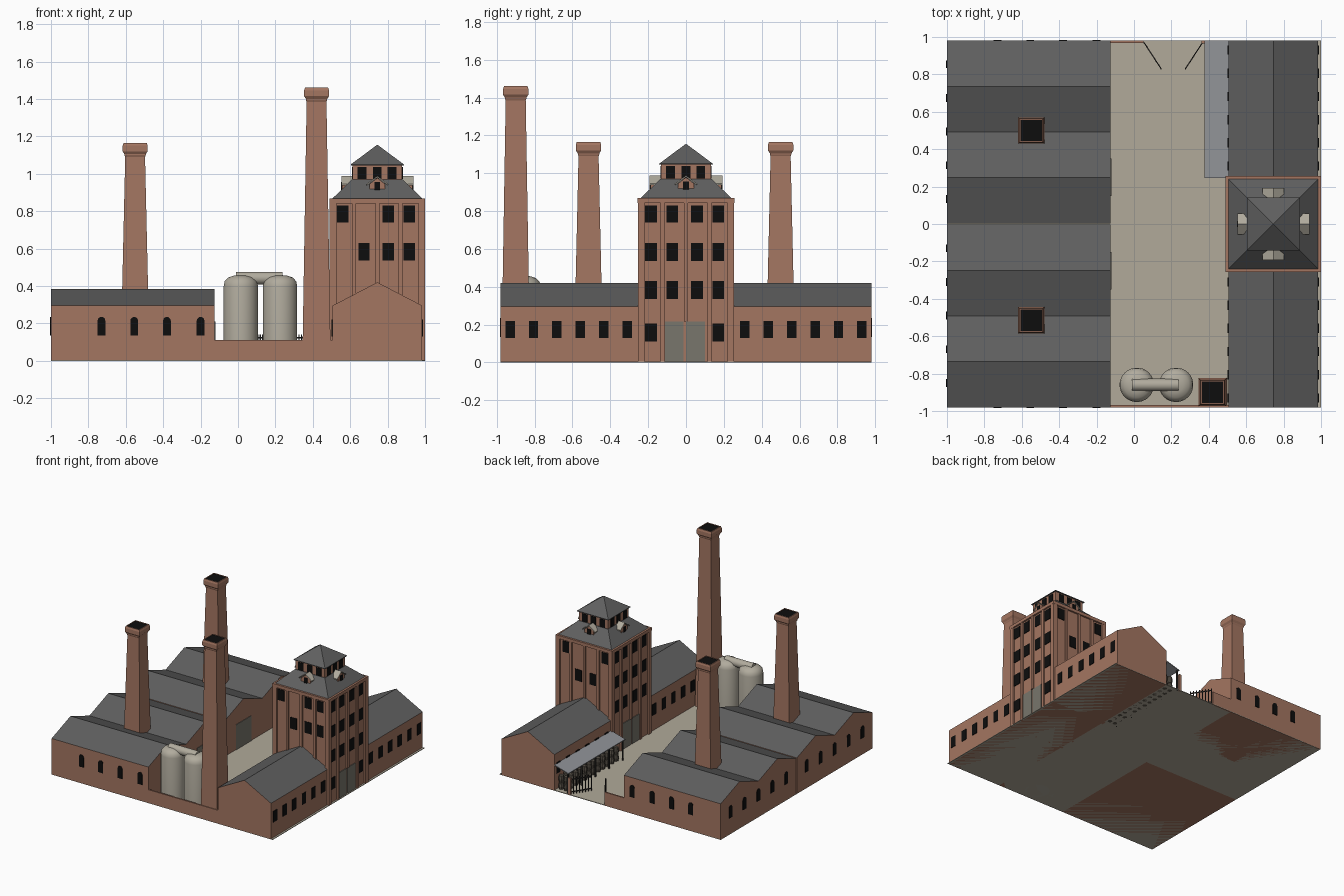
import bpy, bmesh, math
from mathutils import Vector

if "Cube" in bpy.data.objects:
    bpy.data.objects.remove(bpy.data.objects["Cube"])


def mat(name, r, g, b):
    m = bpy.data.materials.new(name)
    m.diffuse_color = (r, g, b, 1)
    m.use_nodes = True
    m.node_tree.nodes["Principled BSDF"].inputs["Base Color"].default_value = m.diffuse_color
    return m


BRICK = mat("brick", .37, .18, .12)
SLATE = mat("slate", .115, .115, .115)
GROUND = mat("yard_paving", .44, .40, .32)
BLACK = mat("window_black", .004, .004, .004)
STEEL = mat("tank_metal", .44, .41, .34)
DOOR = mat("door_grey", .19, .18, .15)
CANOPY = mat("canopy_sheet", .28, .29, .31)
IRON = mat("dark_iron", .03, .028, .025)
WOOD = mat("barrel_wood", .10, .085, .065)


def finish(bm, name, *mats, rule=None, smooth=False):
    bmesh.ops.recalc_face_normals(bm, faces=bm.faces)
    bm.normal_update()
    if rule:
        for f in bm.faces:
            f.material_index = rule(f)
    me = bpy.data.meshes.new(name)
    bm.to_mesh(me)
    bm.free()
    ob = bpy.data.objects.new(name, me)
    bpy.context.collection.objects.link(ob)
    for m in mats:
        me.materials.append(m)
    if smooth:
        bpy.ops.object.select_all(action='DESELECT')
        ob.select_set(True)
        bpy.context.view_layer.objects.active = ob
        bpy.ops.object.shade_smooth_by_angle(angle=math.radians(40))
    return ob


def prism(bm, pts, axis, a, b):
    """Extrude a (u, z) profile along x or y from a to b."""
    def at(u, z, t):
        return bm.verts.new((t, u, z) if axis == 'x' else (u, t, z))
    lo = [at(u, z, a) for u, z in pts]
    hi = [at(u, z, b) for u, z in pts]
    bm.faces.new(lo)
    bm.faces.new(hi)
    for i in range(len(pts)):
        j = (i + 1) % len(pts)
        bm.faces.new((lo[i], lo[j], hi[j], hi[i]))


def box(bm, x0, x1, y0, y1, z0, z1):
    prism(bm, [(x0, z0), (x1, z0), (x1, z1), (x0, z1)], 'y', y0, y1)


def loft(bm, cx, cy, rings, n=4):
    """Stack of (half width, z) rings; square when n is 4. The top face gets index 1."""
    k = 1 / math.cos(math.pi / 4) if n == 4 else 1
    loops = [[bm.verts.new((cx + r * k * math.cos(math.tau * (i + .5) / n),
                            cy + r * k * math.sin(math.tau * (i + .5) / n), z))
              for i in range(n)] for r, z in rings]
    bm.faces.new(loops[0])
    for p, q in zip(loops, loops[1:]):
        for i in range(n):
            j = (i + 1) % n
            bm.faces.new((p[i], p[j], q[j], q[i]))
    bm.faces.new(loops[-1]).material_index = 1


def plate(bm, axis, at, u, w, z0, z1, arch=False):
    """Thin opening on a wall whose plane is at `at` along `axis`."""
    h = w / 2
    pts = [(u - h, z0), (u + h, z0)]
    if arch:
        pts += [(u + h * math.cos(t * math.pi / 6), z1 - h + h * math.sin(t * math.pi / 6)) for t in range(7)]
    else:
        pts += [(u + h, z1), (u - h, z1)]
    prism(bm, pts, axis, at - .004, at + .004)


slate_rule = lambda f: 1 if f.normal.z > .3 else 0

# Yard ground
bm = bmesh.new()
box(bm, -1, 1, -.98, .98, 0, .005)
finish(bm, "yard_ground", GROUND)

# Left halls: two buildings, each with two gables
windows, doors = bmesh.new(), bmesh.new()
for name, y in (("front_hall", -.98), ("back_hall", .004)):
    bm = bmesh.new()
    ys = [y + .244 * i for i in range(5)]
    pts = [(ys[0], 0), (ys[4], 0)] + [(ys[i], .385 if i % 2 else .295) for i in range(4, -1, -1)]
    prism(bm, pts, 'x', -1, -.125)
    finish(bm, name, BRICK, SLATE, rule=slate_rule)
    for i in range(5):
        plate(windows, 'x', -1, y + .13 + .18 * i, .042, .135, .235, True)
for x in (-.73, -.555, -.38, -.2):
    for y in (-.98, .98):
        plate(windows, 'y', y, x, .042, .135, .235, True)
for y in (-.25, .25):
    plate(doors, 'x', -.125, y, .2, .005, .21)

# Right hall with a single ridge
bm = bmesh.new()
prism(bm, [(.505, 0), (.985, 0), (.985, .295), (.745, .42), (.505, .295)], 'y', -.98, .98)
finish(bm, "right_hall", BRICK, SLATE, rule=slate_rule)
for i in range(6):
    for s in (-1, 1):
        for x in (.505, .985):
            plate(windows, 'x', x, s * (.31 + .124 * i), .05, .13, .22)

# Tower with pilasters and parapet
TX = .745
bm = bmesh.new()
box(bm, TX - .242, TX + .242, -.242, .242, 0, .85)
for s in (-1, 1):
    for o in (-.124, 0, .124):
        z0 = .215 if o == 0 else 0
        box(bm, TX + s * .246 - .008, TX + s * .246 + .008, o - .011, o + .011, z0, .85)
        box(bm, TX + o - .011, TX + o + .011, s * .246 - .008, s * .246 + .008, 0, .85)
    for t in (-1, 1):
        loft(bm, TX + s * .237, t * .237, [(.018, 0), (.018, .85)])
loft(bm, TX, 0, [(.256, .842), (.256, .868)])
finish(bm, "tower", BRICK)

cols = (-.185, -.072, .058, .17)
rows = ((.74, .83), (.537, .63), (.335, .43), (.11, .205))
for r, (z0, z1) in enumerate(rows):
    for c, o in enumerate(cols):
        if r < 3 or c in (0, 3):
            plate(windows, 'x', TX + .242, o, .062, z0, z1)
            if r < 3:
                plate(windows, 'x', TX - .242, -o, .062, z0, z1)
for c, r in ((0, 0), (2, 0), (3, 0), (1, 1), (2, 1), (3, 1)):
    plate(windows, 'y', -.242, TX + cols[c], .06, *rows[r])
for c, r in ((0, 0), (3, 0), (1, 1), (2, 1)):
    plate(windows, 'y', .242, TX + cols[c], .06, *rows[r])
for s in (-1, 1):
    for o in (-.062, .05):
        plate(doors, 'x', TX + s * .243, o, .1, .005, .215)

# Tower roof, lantern and lantern roof
bm = bmesh.new()
loft(bm, TX, 0, [(.24, .868), (.135, .97)])
finish(bm, "tower_lower_roof", SLATE)
bm = bmesh.new()
loft(bm, TX, 0, [(.132, .93), (.132, 1.05)])
finish(bm, "lantern", BRICK)
bm = bmesh.new()
loft(bm, TX, 0, [(.142, 1.045), (.142, 1.05), (.001, 1.155)])
finish(bm, "lantern_roof", SLATE)
for s in (-1, 1):
    for o in (-.082, 0, .078):
        plate(windows, 'y', s * .132, TX + o, .047, .972, 1.037)
        plate(windows, 'x', TX + s * .132, o, .047, .972, 1.037)

# Dormers on the four roof slopes
bm, roofs = bmesh.new(), bmesh.new()
for s in (-1, 1):
    for axis, c, u in (('x', TX, 0), ('y', 0, TX)):
        prism(bm, [(u - .042, .9), (u + .042, .9), (u + .042, .945), (u, .978), (u - .042, .945)],
              axis, c + s * .12, c + s * .188)
        prism(roofs, [(u - .057, .938), (u, .98), (u + .057, .938), (u + .057, .946), (u, .988), (u - .057, .946)],
              axis, c + s * .13, c + s * .192)
        plate(windows, axis, c + s * .189, u, .03, .9, .955)
finish(bm, "dormers", BRICK)
finish(roofs, "dormer_roofs", STEEL)

finish(windows, "windows", BLACK)
finish(doors, "doors", DOOR)

# Chimneys with flared caps and black flues
for name, x, y, base, top in (("front_left_chimney", -.55, -.515, .078, 1.165),
                              ("back_left_chimney", -.55, .5, .078, 1.165),
                              ("tall_chimney", .42, -.9, .076, 1.46)):
    bm = bmesh.new()
    loft(bm, x, y, [(base, 0), (.053, top - .075), (.057, top - .065), (.057, top - .06), (.067, top - .045),
                    (.067, top - .015), (.062, top), (.057, top), (.057, top - .004)])
    finish(bm, name, BRICK, BLACK)

# Storage tanks and their connecting pipe
for i, x in enumerate((.015, .225)):
    bm = bmesh.new()
    loft(bm, x, -.86, [(.092, 0), (.092, .40), (.087, .425), (.068, .445), (.04, .455), (.012, .458)], 28)
    finish(bm, f"tank_{i + 1}", STEEL, smooth=True)
bm = bmesh.new()
ring = [(-.86 + .033 * math.cos(math.tau * i / 16), .442 + .033 * math.sin(math.tau * i / 16)) for i in range(16)]
prism(bm, ring, 'x', -.012, .238)
finish(bm, "tank_pipe", STEEL, smooth=True)

# Yard walls
bm = bmesh.new()
box(bm, -.125, .505, -.98, -.968, 0, .11)
box(bm, -.125, .05, .968, .98, 0, .11)
box(bm, .36, .38, .965, .98, 0, .14)
finish(bm, "yard_walls", BRICK)

# Open barred gate leaves, swung inwards
bm = bmesh.new()
for hx, s in ((.365, -1), (.055, 1)):
    a, b = Vector((hx, .968, 0)), Vector((hx + s * .09, .83, 0))
    for i in range(8):
        p = a.lerp(b, i / 7)
        loft(bm, p.x, p.y, [(.003, .005), (.003, .14)])
    side = (b - a).normalized().cross(Vector((0, 0, 1))) * .003
    for z in (.02, .12):
        q = [bm.verts.new(p + side * k + Vector((0, 0, h))) for h in (z, z + .008)
             for p, k in ((a, 1), (b, 1), (b, -1), (a, -1))]
        bm.faces.new(q[:4])
        bm.faces.new(q[4:])
        for i in range(4):
            j = (i + 1) % 4
            bm.faces.new((q[i], q[j], q[j + 4], q[i + 4]))
finish(bm, "gates", IRON)

# Loading canopy, posts and barrels
bm = bmesh.new()
prism(bm, [(.378, .168), (.506, .205), (.506, .212), (.378, .175)], 'y', .245, .98)
finish(bm, "canopy", CANOPY)
bm = bmesh.new()
for i in range(5):
    loft(bm, .39, .26 + .177 * i, [(.005, 0), (.005, .17)])
finish(bm, "canopy_posts", IRON)
bm = bmesh.new()
for i in range(12):
    for x in (.43, .478):
        for z in (0, .06):
            loft(bm, x, .29 + .058 * i, [(.018, z), (.023, z + .028), (.018, z + .056)], 10)
finish(bm, "barrels", WOOD)
